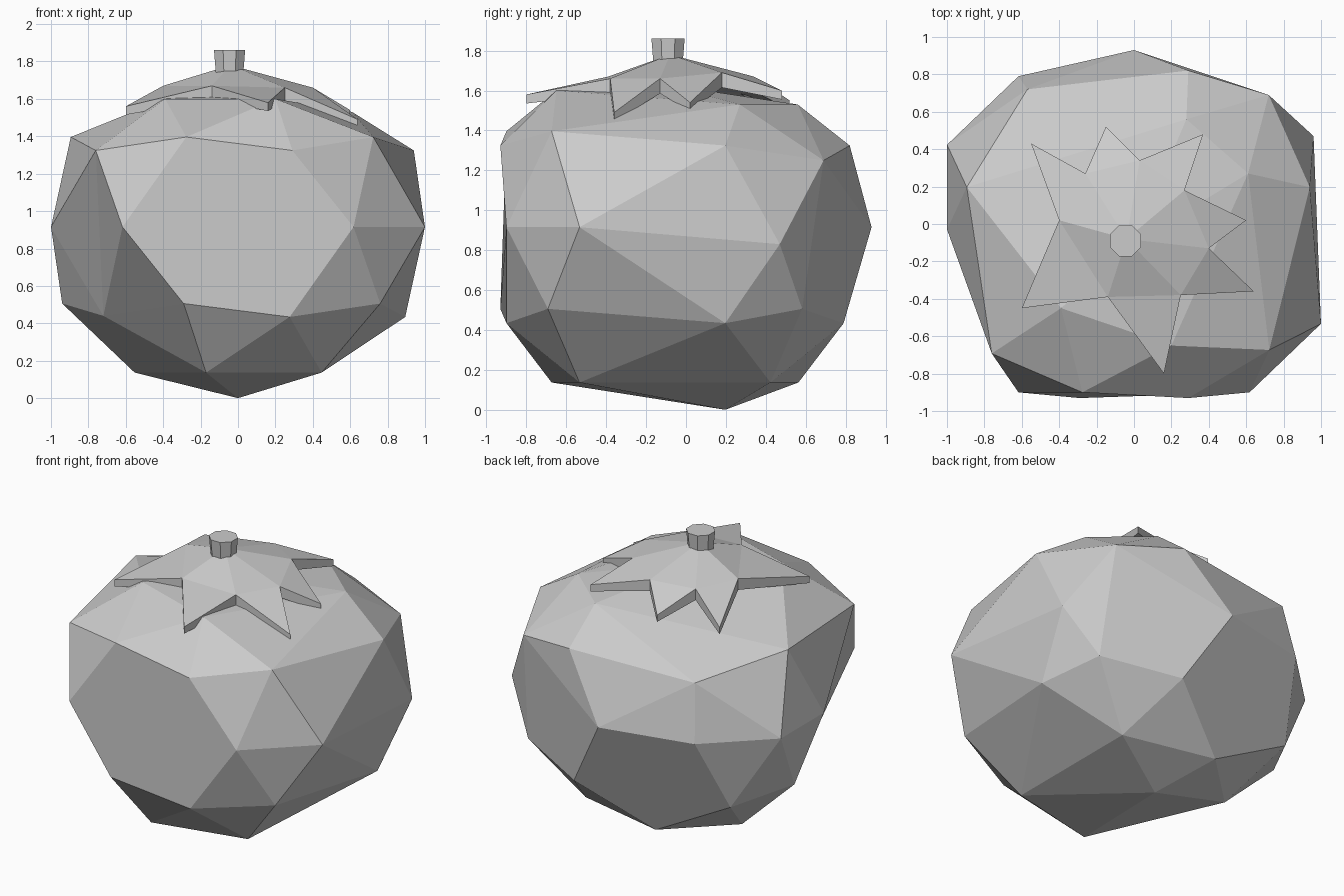
import bpy, bmesh, math
from mathutils import Vector

if "Cube" in bpy.data.objects:
    bpy.data.objects.remove(bpy.data.objects["Cube"])


def finish(name, bm):
    bmesh.ops.recalc_face_normals(bm, faces=bm.faces)
    mesh = bpy.data.meshes.new(name)
    bm.to_mesh(mesh)
    bm.free()
    obj = bpy.data.objects.new(name, mesh)
    bpy.context.collection.objects.link(obj)
    return obj


# Fruit: icosphere with its front half pulled forward, then faceted by planing
bm = bmesh.new()
bmesh.ops.create_icosphere(bm, subdivisions=2, radius=1)
raw = {v: v.co.copy() for v in bm.verts}


def pick(x, y, z):
    return min(raw, key=lambda v: (raw[v] - Vector((x, y, z))).length)


for v, p in raw.items():
    pulled = p.y < -0.05 and (p - Vector((-0.951, -0.309, 0))).length > 0.05
    v.co = (p.x * 1.051, p.y * 0.733 + (-0.307 if pulled else 0.197), 0.915 + p.z * 0.915)

# Hand-moved corners: shoulder and back
moved = [((0.1625, -0.5, 0.85), (0.20, -0.65, 1.60)),
         ((-0.425, -0.309, 0.85), (-0.39, -0.45, 1.60)),
         ((0.5257, 0, 0.85), (0.61, 0.27, 1.53)),
         ((0.1625, 0.5, 0.85), (0.28, 0.56, 1.53)),
         ((0, 0, 1), (0.0, -0.1, 1.63)),
         ((0.688, 0.5, 0.5257), (0.72, 0.69, 1.25)),
         ((0.951, 0.309, 0), (0.96, 0.47, 0.83)),
         ((-0.7236, 0.5257, 0.447), (-0.57, 0.72, 1.285))]
for source, target in moved:
    pick(*source).co = target

# Corners planed away leave the broad flat facets
planed = [pick(0, -1, 0), pick(0.5878, 0.809, 0), pick(-0.2629, 0.809, 0.5257),
          pick(-0.2764, 0.8506, -0.447), pick(-0.425, 0.309, 0.85)]
dent = pick(-0.688, -0.5, -0.5257).co.copy()
points = [v.co.copy() for v in raw if v not in planed]
bm.free()
bm = bmesh.new()
for p in points:
    bm.verts.new(p)
bmesh.ops.convex_hull(bm, input=bm.verts)
# Lower left corner pushed in
min(bm.verts, key=lambda v: (v.co - dent).length).co = (-0.72, -0.18, 0.44)
bmesh.ops.dissolve_limit(bm, angle_limit=math.radians(7), verts=bm.verts, edges=bm.edges)
finish("fruit", bm)

# Leafy crown: seven-pointed star, tips and notches alternating
star = [(-0.55, 0.43, 1.54), (-0.26, 0.27, 1.66), (-0.15, 0.52, 1.55), (0.03, 0.34, 1.67),
        (0.37, 0.48, 1.60), (0.27, 0.18, 1.69), (0.60, 0.02, 1.54), (0.40, -0.13, 1.66),
        (0.64, -0.36, 1.49), (0.25, -0.38, 1.66), (0.16, -0.80, 1.58), (-0.14, -0.39, 1.67),
        (-0.60, -0.45, 1.56), (-0.40, 0.02, 1.67)]
bm = bmesh.new()
top = [bm.verts.new(p) for p in star]
low = [bm.verts.new((x, y, z - (0.075 if i % 2 else 0.045))) for i, (x, y, z) in enumerate(star)]
peak = bm.verts.new((-0.04, -0.08, 1.78))
base = bm.verts.new((-0.04, -0.08, 1.65))
n = len(star)
for i in range(n):
    j = (i + 1) % n
    bm.faces.new((top[j], top[i], low[i], low[j]))
for i in range(0, n, 2):
    for ring, hub in ((top, peak), (low, base)):
        bm.faces.new((ring[i - 1], ring[i], ring[i + 1]))
        bm.faces.new((ring[i - 1], ring[i + 1], hub))
finish("leaf_crown", bm)

# Stem stub
bpy.ops.mesh.primitive_cone_add(vertices=8, radius1=0.078, radius2=0.09, depth=0.14,
                                location=(-0.045, -0.09, 1.79), rotation=(0, 0, math.pi / 8))
bpy.context.object.name = "stem"
